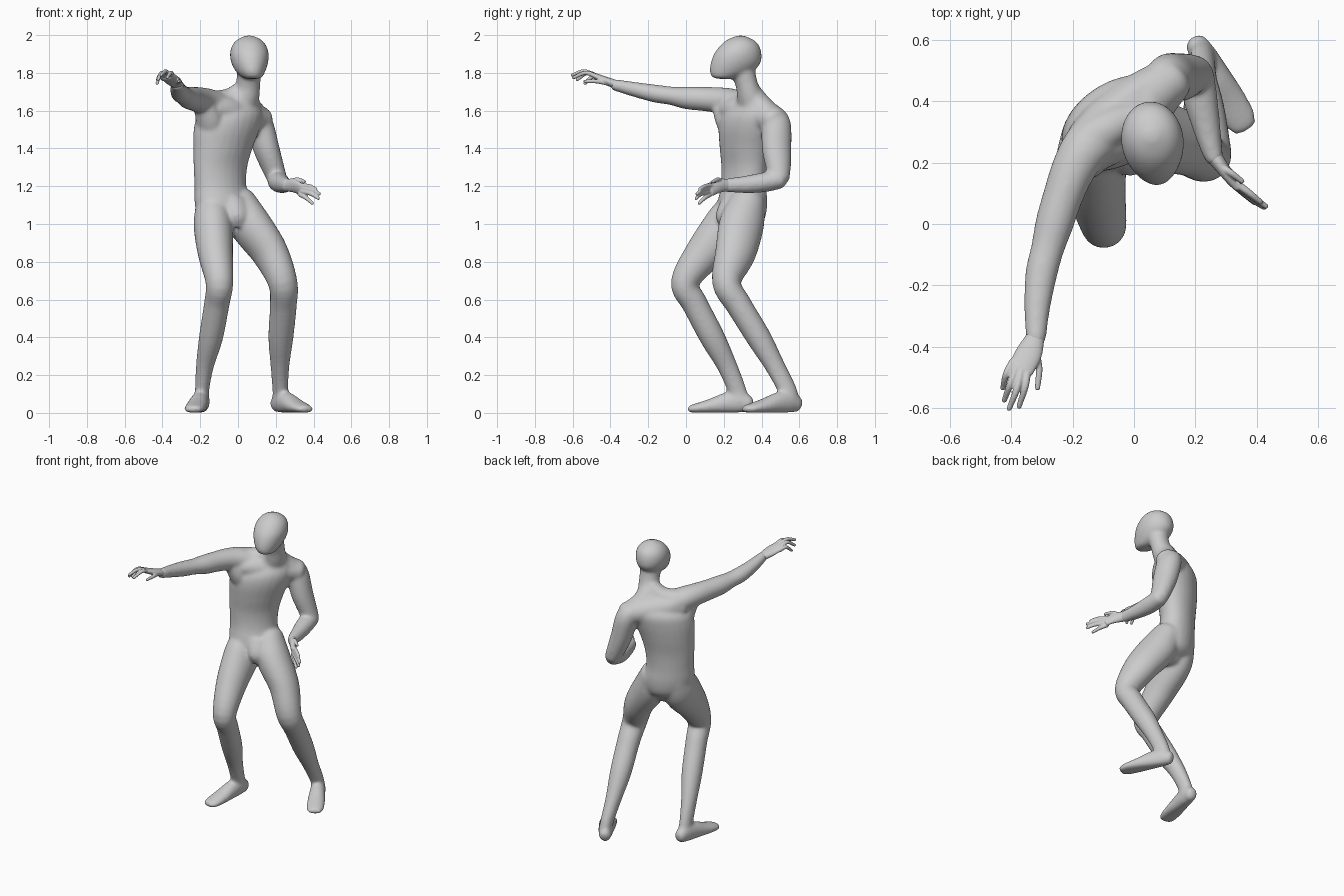
import bpy, bmesh, math
from mathutils import Vector

def spline(rows, sub=5):
    """Catmull-Rom through rows of numbers."""
    rows = [Vector(r) for r in rows]
    p = [2 * rows[0] - rows[1]] + rows + [2 * rows[-1] - rows[-2]]
    out = []
    for i in range(1, len(p) - 2):
        a, b, c, d = p[i - 1:i + 3]
        for k in range(sub):
            t = k / sub
            out.append(0.5 * (2 * b + (c - a) * t + (2 * a - 5 * b + 4 * c - d) * t * t
                              + (3 * b - a - 3 * c + d) * t ** 3))
    return out + [rows[-1]]

def loft(bm, rows, yaw=0, axis=None, n=24, dome=0.6, grow=0.007):
    """Elliptical tube; each row is x, y, z, half width, half depth."""
    pts = spline(rows)
    side = Vector((math.cos(math.radians(yaw)), math.sin(math.radians(yaw)), 0))
    secs = []
    for i, p in enumerate(pts):
        a, b = pts[max(i - 1, 0)], pts[min(i + 1, len(pts) - 1)]
        t = Vector(axis) if axis else Vector(b[:3]) - Vector(a[:3])
        secs.append((Vector(p[:3]), t.normalized(), p[3] + grow, p[4] + grow))
    # rounded ends
    def cap(sec, sign):
        c, t, a, b = sec
        r = min(a, b) * dome * sign
        return [(c + t * r * math.sin(q), t, a * math.cos(q), b * math.cos(q)) for q in (0.4, 0.8, 1.15, 1.45)]
    secs = cap(secs[0], -1)[::-1] + secs + cap(secs[-1], 1)
    rings = []
    for c, t, a, b in secs:
        u = (side - t * side.dot(t)).normalized()
        v = t.cross(u)
        rings.append([bm.verts.new(c + u * a * math.cos(q) + v * b * math.sin(q))
                      for q in (2 * math.pi * k / n for k in range(n))])
    for r, s in zip(rings, rings[1:]):
        for k in range(n):
            bm.faces.new((r[k], r[(k + 1) % n], s[(k + 1) % n], s[k]))
    bm.faces.new(rings[0][::-1])
    bm.faces.new(rings[-1])

def finish(bm, name, voxel, smooth):
    """Fuse the overlapping volumes into one smooth skin."""
    for v in bm.verts:
        v.co.z = max(v.co.z, 0.002)
    bmesh.ops.recalc_face_normals(bm, faces=bm.faces)
    me = bpy.data.meshes.new(name)
    bm.to_mesh(me)
    bm.free()
    ob = bpy.data.objects.new(name, me)
    bpy.context.collection.objects.link(ob)
    m = ob.modifiers.new("fuse", 'REMESH')
    m.mode, m.voxel_size, m.use_smooth_shade = 'VOXEL', voxel, True
    s = ob.modifiers.new("soften", 'SMOOTH')
    s.factor, s.iterations = 0.5, smooth
    return ob

body = bmesh.new()
UP = (0, 0, 1)
# torso, turned to the figure's left
loft(body, [(-.045, .29, .97, .07, .06), (-.068, .297, 1.02, .13, .1), (-.08, .298, 1.1, .153, .112),
            (-.093, .305, 1.2, .142, .10), (-.093, .31, 1.3, .148, .10), (-.08, .316, 1.4, .163, .115),
            (-.06, .325, 1.5, .183, .127), (-.04, .338, 1.57, .18, .122), (.0, .355, 1.63, .125, .085),
            (.03, .345, 1.69, .07, .06)], yaw=33, axis=UP)
# shoulder girdle, chest and the slopes from neck to shoulders
loft(body, [(-.15, .25, 1.605, .085, .065), (-.08, .305, 1.6, .1, .08), (0, .37, 1.58, .1, .085),
            (.07, .43, 1.565, .085, .075), (.13, .475, 1.55, .065, .06)], yaw=122)
loft(body, [(-.175, .2, 1.62, .05, .06), (-.15, .235, 1.55, .065, .075), (-.13, .285, 1.45, .07, .07)], yaw=33)
loft(body, [(.03, .34, 1.71, .045, .045), (-.05, .325, 1.66, .055, .05), (-.14, .28, 1.645, .06, .055)], yaw=100)
loft(body, [(.04, .345, 1.7, .045, .045), (.058, .40, 1.625, .06, .05), (.11, .46, 1.565, .06, .05)], yaw=140)
# groin
loft(body, [(-.03, .26, 1.15, .07, .05), (-.01, .23, 1.08, .065, .055), (.0, .213, 1.03, .055, .045),
            (.0, .235, .975, .035, .04)], yaw=33, axis=UP)
# neck
loft(body, [(.02, .355, 1.63, .085, .075), (.045, .335, 1.69, .065, .06), (.054, .321, 1.74, .058, .052),
            (.06, .295, 1.83, .058, .06)], yaw=15)
# head
loft(body, [(.076, .206, 1.778, .047, .064), (.067, .238, 1.805, .069, .106), (.062, .262, 1.85, .089, .126),
            (.06, .274, 1.90, .096, .12), (.059, .284, 1.942, .085, .099), (.059, .287, 1.968, .066, .074),
            (.059, .288, 1.984, .044, .046), (.059, .288, 1.993, .022, .022)],
     yaw=8, axis=UP, dome=0.2)
# raised right arm
loft(body, [(-.09, .32, 1.62, .08, .06), (-.155, .25, 1.642, .074, .066), (-.197, .18, 1.655, .066, .062),
            (-.232, .09, 1.662, .059, .057), (-.26, 0, 1.668, .056, .053), (-.282, -.08, 1.679, .048, .042),
            (-.302, -.16, 1.69, .046, .041), (-.316, -.27, 1.712, .037, .033), (-.32, -.38, 1.737, .026, .024)])
# left upper arm and forearm
loft(body, [(.09, .46, 1.57, .055, .066), (.117, .477, 1.52, .064, .074), (.15, .48, 1.40, .061, .073),
            (.185, .489, 1.3, .052, .061), (.208, .494, 1.24, .045, .049)], yaw=20)
loft(body, [(.208, .50, 1.237, .045, .043), (.215, .42, 1.222, .05, .046), (.234, .33, 1.21, .041, .041),
            (.252, .25, 1.206, .03, .033), (.264, .21, 1.205, .023, .03)])
# legs
loft(body, [(-.125, .295, 1.12, .085, .095), (-.13, .23, 1.0, .098, .122), (-.12, .1, .85, .087, .096),
            (-.098, -.006, .69, .067, .068), (-.112, .045, .58, .061, .062), (-.143, .139, .4, .057, .06),
            (-.175, .217, .25, .041, .047), (-.19, .27, .12, .031, .043), (-.19, .282, .06, .034, .045)], yaw=-5)
loft(body, [(.0, .33, 1.12, .085, .088), (.062, .295, 1.0, .1, .114), (.168, .262, .85, .087, .104),
            (.237, .215, .69, .072, .07), (.24, .28, .57, .065, .062), (.227, .384, .4, .06, .059),
            (.222, .47, .25, .043, .047), (.224, .537, .12, .034, .044), (.226, .55, .06, .035, .045)], yaw=20)
# feet: shared profile of distance from heel, height, half width, half thickness
FOOT = [(0, .045, .03, .036), (.05, .058, .038, .054), (.12, .052, .043, .05), (.205, .035, .049, .034),
        (.282, .023, .048, .021), (.317, .018, .036, .015)]
for heel, ang in (((-.187, .335), 189), ((.203, .59), 150)):
    dx, dy = math.sin(math.radians(ang)), math.cos(math.radians(ang))
    loft(body, [(heel[0] + dx * s, heel[1] + dy * s, z, w, h) for s, z, w, h in FOOT],
         yaw=180 - ang)
finish(body, "body", 0.0075, 26)

# hands: palm rows, then digits as base, knuckle, tip
HANDS = {
    "right_hand": ([(-.318, -.36, 1.734, .027, .023), (-.342, -.42, 1.757, .042, .02),
                    (-.37, -.475, 1.78, .042, .016)],
                   [[(-.325, -.40, 1.742), (-.31, -.47, 1.755), (-.315, -.535, 1.755)],
                    [(-.347, -.465, 1.777), (-.355, -.53, 1.80), (-.375, -.595, 1.775)],
                    [(-.365, -.47, 1.782), (-.383, -.54, 1.808), (-.407, -.602, 1.788)],
                    [(-.382, -.465, 1.78), (-.404, -.522, 1.80), (-.423, -.575, 1.765)],
                    [(-.395, -.45, 1.77), (-.417, -.49, 1.782), (-.428, -.535, 1.745)]]),
    "left_hand": ([(.258, .225, 1.205, .026, .031), (.295, .175, 1.203, .02, .036),
                   (.337, .128, 1.182, .016, .035)],
                  [[(.275, .19, 1.217), (.312, .17, 1.236), (.352, .14, 1.224)],
                   [(.33, .135, 1.203), (.378, .10, 1.20), (.412, .073, 1.184)],
                   [(.338, .125, 1.19), (.39, .086, 1.18), (.43, .058, 1.16)],
                   [(.338, .122, 1.173), (.387, .08, 1.16), (.425, .054, 1.136)],
                   [(.328, .128, 1.158), (.365, .095, 1.135), (.393, .07, 1.11)]]),
}
for name, (palm, digits) in HANDS.items():
    bm = bmesh.new()
    loft(bm, palm, grow=0.001)
    for d in digits:
        loft(bm, [(*p, r, r) for p, r in zip(d, (.0135, .0115, .009))], n=12, dome=1, grow=0)
    finish(bm, name, 0.004, 3)
